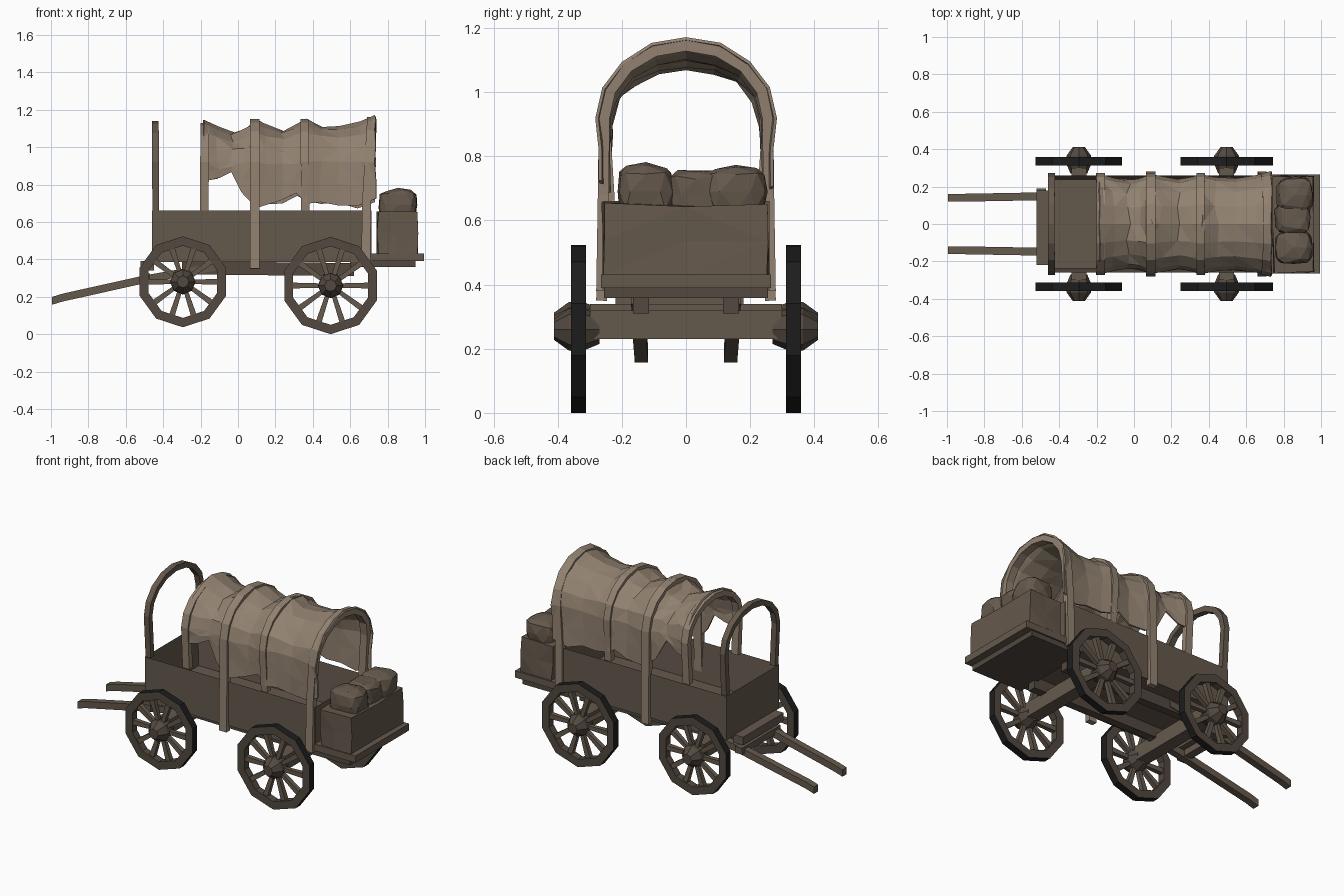
import bpy, bmesh, random
from math import sin, cos, pi
from mathutils import Vector

if "Cube" in bpy.data.objects:
    bpy.data.objects.remove(bpy.data.objects["Cube"])

random.seed(4)


def material(name, rgb):
    m = bpy.data.materials.new(name)
    m.diffuse_color = (*rgb, 1)
    m.use_nodes = True
    m.node_tree.nodes["Principled BSDF"].inputs["Base Color"].default_value = m.diffuse_color
    return m


WOOD = material("wood", (0.13, 0.10, 0.073))
DARK = material("dark_wood", (0.085, 0.066, 0.05))
CANVAS = material("canvas", (0.29, 0.225, 0.165))
TYRE = material("tyre", (0.012, 0.012, 0.012))


def finish(name, bm, *mats):
    bmesh.ops.recalc_face_normals(bm, faces=bm.faces)
    me = bpy.data.meshes.new(name)
    bm.to_mesh(me)
    bm.free()
    for m in mats:
        me.materials.append(m)
    ob = bpy.data.objects.new(name, me)
    bpy.context.collection.objects.link(ob)
    return ob


def loft(bm, rings, closed=True, loop=False):
    """Skin a list of rings; cap the ends when rings are closed."""
    vs = [[bm.verts.new(p) for p in r] for r in rings]
    n = len(vs[0])
    faces = []
    for a, b in zip(vs, vs[1:] + (vs[:1] if loop else [])):
        for i in range(n if closed else n - 1):
            j = (i + 1) % n
            faces.append(bm.faces.new((a[i], a[j], b[j], b[i])))
    if closed and not loop:
        bm.faces.new(vs[0])
        bm.faces.new(vs[-1])
    return faces


def box_bm(lo, hi):
    bm = bmesh.new()
    bmesh.ops.create_cube(bm, size=1)
    for v in bm.verts:
        v.co = [l + (c + 0.5) * (h - l) for c, l, h in zip(v.co, lo, hi)]
    return bm


def box(name, lo, hi, mat=WOOD):
    return finish(name, box_bm(lo, hi), mat)


def bar(name, pts, w, h, mat=WOOD):
    """Beam running along x, with rectangular section w (y) by h (z)."""
    bm = bmesh.new()
    loft(bm, [[(x, y + a * w / 2, z + b * h / 2)
               for a, b in ((-1, -1), (1, -1), (1, 1), (-1, 1))] for x, y, z in pts])
    return finish(name, bm, mat)


# Open wagon tub
bm = box_bm((-0.46, -0.26, 0.385), (0.715, 0.26, 0.66))
top = max(bm.faces, key=lambda f: f.calc_center_median().z)
bmesh.ops.inset_region(bm, faces=[top], thickness=0.03)
for v in top.verts:
    v.co.z = 0.42
finish("wagon_tub", bm, WOOD)

# Tail platform, front board and chassis
box("tail_platform", (0.66, -0.265, 0.39), (0.995, 0.265, 0.432))
box("tail_platform_support", (0.60, -0.255, 0.358), (0.95, 0.255, 0.392), DARK)
box("front_board", (-0.52, -0.22, 0.34), (-0.45, 0.18, 0.39))
box("shaft_crossbar", (-0.52, -0.19, 0.285), (-0.47, 0.19, 0.325))
for s, side in ((-1, "right"), (1, "left")):
    bar(f"{side}_chassis_beam", [(-0.3, s * 0.14, 0.355), (0.62, s * 0.14, 0.345)],
        0.05, 0.07, DARK)
    bar(f"{side}_shaft", [(-0.995, s * 0.14, 0.178), (-0.94, s * 0.14, 0.195),
                          (-0.5, s * 0.148, 0.293), (-0.12, s * 0.15, 0.36)], 0.042, 0.042)


# Wheels, hubs and axles
def wheel(name, x, z, r, s):
    y, t = s * 0.335, 0.023
    bm = bmesh.new()
    rings = []
    for k in range(10):
        a = pi / 2 + k * pi / 5
        rings.append([(x + q * cos(a), y + d, z + q * sin(a))
                      for q, d in ((r, -t), (r, t), (r - 0.05, t), (r - 0.05, -t))])
    for i, f in enumerate(loft(bm, rings, loop=True)):
        if i % 4 == 0:
            f.material_index = 1
    finish(name + "_rim", bm, DARK, TYRE)

    bm = bmesh.new()
    for k in range(10):
        a = pi / 2 + (k + 0.5) * pi / 5
        u, v = Vector((cos(a), 0, sin(a))), Vector((-sin(a), 0, cos(a)))
        c = Vector((x, y, z))
        loft(bm, [[c + u * q + v * (i * w) + Vector((0, j * w, 0))
                   for i, j in ((-1, -1), (1, -1), (1, 1), (-1, 1))]
                  for q, w in ((0.03, 0.011), (r - 0.04, 0.016))])
    finish(name + "_spokes", bm, WOOD)

    bm = bmesh.new()
    loft(bm, [[(x + q * cos(k * pi / 4), s * d, z + q * sin(k * pi / 4)) for k in range(8)]
              for d, q in ((0.27, 0.045), (0.325, 0.068), (0.365, 0.066), (0.412, 0.032))])
    finish(name + "_hub", bm, DARK)


for end, x, z, r in (("front", -0.295, 0.28, 0.243), ("rear", 0.495, 0.26, 0.26)):
    for s, side in ((-1, "right"), (1, "left")):
        wheel(f"{end}_{side}_wheel", x, z, r, s)
    box(f"{end}_axle", (x - 0.04, -0.3, z - 0.03), (x + 0.04, 0.3, z + 0.06))


# Hoops: straight legs joined by a half-oval top
def arch(a, b, n=8, z0=0.92):
    return [(a * cos(pi * k / n), z0 + b * sin(pi * k / n)) for k in range(n + 1)]


def hoop(name, x0, x1, foot_z, top_z, w):
    spread = 0.256 if foot_z > 0.6 else 0.275
    feet = [(0.256, 0.66)] if foot_z > 0.6 else [(0.28, foot_z), (0.275, 0.68)]
    path = feet + arch(0.272, top_z - 0.92) + [(-y, z) for y, z in reversed(feet)]
    pts = [Vector(p) for p in path]
    bm = bmesh.new()
    rings = []
    for i, p in enumerate(pts):
        t = (pts[min(i + 1, len(pts) - 1)] - pts[max(i - 1, 0)]).normalized()
        q = p + Vector((-t.y, t.x)) * 0.034
        x = x0 + (x1 - x0) * max(0, (p.y - 0.66) / 0.5)
        rings.append([(x - w, p.x, p.y), (x + w, p.x, p.y), (x + w, q.x, q.y), (x - w, q.x, q.y)])
    loft(bm, rings)
    finish(name, bm, WOOD if name == "front_hoop" else CANVAS)


hoop("front_hoop", -0.44, -0.442, 0.65, 1.14, 0.018)
hoop("second_hoop", -0.18, -0.178, 0.65, 1.13, 0.023)
hoop("middle_hoop", 0.09, 0.09, 0.35, 1.15, 0.026)
hoop("fourth_hoop", 0.36, 0.355, 0.65, 1.15, 0.022)
hoop("rear_hoop", 0.685, 0.715, 0.38, 1.162, 0.024)

# Canvas cover: sags between hoops, ragged lower edge (x, sag, hem height)
stations = [(-0.185, 0.0, 0.83), (-0.11, 0.035, 0.84), (-0.03, 0.06, 0.87), (0.03, 0.045, 0.76),
            (0.09, 0.0, 0.70), (0.14, 0.02, 0.69), (0.24, 0.05, 0.70), (0.31, 0.025, 0.74),
            (0.36, 0.0, 0.71), (0.44, 0.03, 0.70), (0.54, 0.04, 0.69), (0.65, 0.01, 0.68),
            (0.735, -0.025, 0.72)]
bm = bmesh.new()
rings = []
for i, (x, sag, hem) in enumerate(stations):
    top = arch(0.264 - sag * 0.6, 0.222 - sag)
    ring = []
    for s in (1, -1):
        h = hem + random.uniform(-0.015, 0.015)
        y = s * (0.258 - sag * 0.4)
        leg = [(y, h), (y, (h + 0.92) / 2)]
        ring += leg + top if s > 0 else leg[::-1]
    j = 0.012 if 0 < i < len(stations) - 1 else 0.004
    rings.append([(x + random.uniform(-j, j), y * (1 + random.uniform(-j, 0)),
                   z + random.uniform(-j, j / 2)) for y, z in ring])
loft(bm, rings, closed=False)
bmesh.ops.triangulate(bm, faces=bm.faces)
cover = finish("canvas_cover", bm, CANVAS)
mod = cover.modifiers.new("thickness", "SOLIDIFY")
mod.thickness = 0.01
mod.offset = 0

# Tail cargo: crate with lumpy sacks
bm = box_bm((0.745, -0.258, 0.43), (0.96, 0.258, 0.65))
bmesh.ops.subdivide_edges(bm, edges=bm.edges, cuts=1, use_grid_fill=True)
for v in bm.verts:
    v.co += Vector([random.uniform(-0.007, 0.007) for _ in range(3)])
bmesh.ops.triangulate(bm, faces=bm.faces)
finish("cargo_crate", bm, WOOD)

for k, (c, r) in enumerate([((0.855, -0.125, 0.69), (0.105, 0.095, 0.09)),
                            ((0.85, 0.03, 0.68), (0.10, 0.09, 0.085)),
                            ((0.86, 0.155, 0.69), (0.10, 0.10, 0.083))]):
    bm = bmesh.new()
    bmesh.ops.create_icosphere(bm, subdivisions=2, radius=1)
    for v in bm.verts:
        v.co = [m + q * (1 if d > 0 else -1) * abs(d) ** 0.55 * random.uniform(0.88, 1.03)
                for m, q, d in zip(c, r, v.co)]
    finish(f"cargo_sack_{k + 1}", bm, WOOD)
